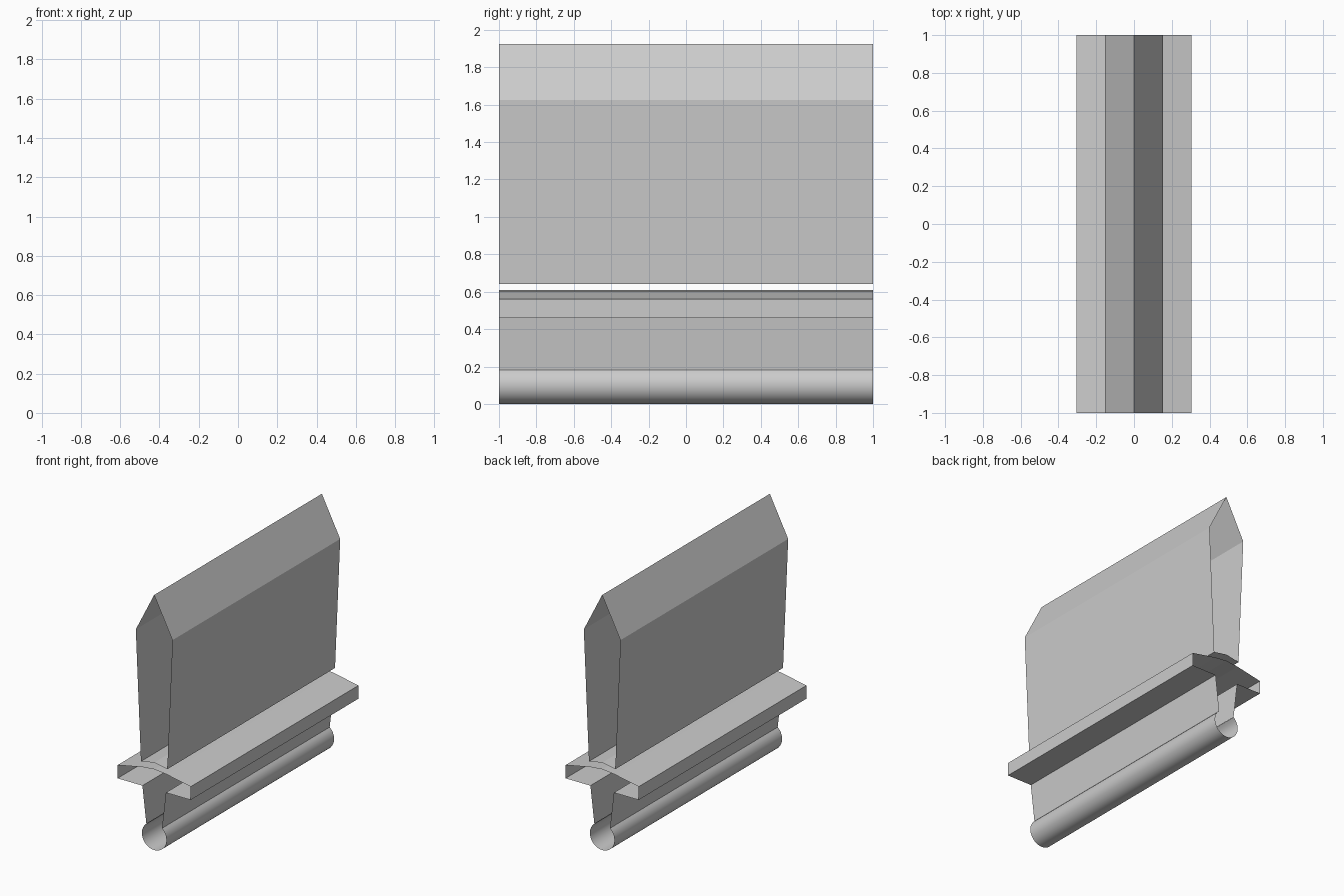
import bpy, math

if "Cube" in bpy.data.objects:
    bpy.data.objects.remove(bpy.data.objects["Cube"])


def extrude_profile(name, pts, closed=True):
    """Sheet swept along y from an (x, z) outline, with open ends."""
    n = len(pts)
    verts = [(x, y, z) for y in (-1, 1) for x, z in pts]
    faces = [(i, (i + 1) % n, n + (i + 1) % n, n + i)
             for i in range(n if closed else n - 1)]
    mesh = bpy.data.meshes.new(name)
    mesh.from_pydata(verts, [], faces)
    ob = bpy.data.objects.new(name, mesh)
    bpy.context.collection.objects.link(ob)
    return ob


def mirrored(right, top=None, bottom=None):
    """Counter-clockwise outline from its right half, listed bottom to top."""
    left = [(-x, z) for x, z in reversed(right)]
    return ([bottom] if bottom else []) + right + ([top] if top else []) + left


# blade: slightly flared, pointed top, shallow arched underside
extrude_profile("blade", mirrored([(0.11, 0.64), (0.153, 1.625)],
                                  top=(0, 1.925), bottom=(0, 0.66)))

# crossguard: open underneath where the grip joins
extrude_profile("crossguard", mirrored(
    [(0.098, 0.46), (0.305, 0.46), (0.305, 0.56), (0.10, 0.60)],
    top=(0, 0.61)), closed=False)

# grip: two tapering side walls
for side, s in (("right", 1), ("left", -1)):
    wall = [(0.065, 0.18), (0.098, 0.46)]
    if s < 0:
        wall = [(-x, z) for x, z in reversed(wall)]
    extrude_profile("grip_" + side, wall, closed=False)

# pommel: round tube, open at the top into the grip
start = math.atan2(0.08, 0.065)
r = 0.1025
sweep = math.pi + 2 * start
arc = []
for i in range(25):
    a = math.pi - start + sweep * i / 24
    arc.append((r * math.cos(a), r + r * math.sin(a)))
pommel = extrude_profile("pommel", arc, closed=False)
bpy.ops.object.select_all(action='DESELECT')
pommel.select_set(True)
bpy.context.view_layer.objects.active = pommel
bpy.ops.object.shade_smooth_by_angle(angle=math.radians(40))
